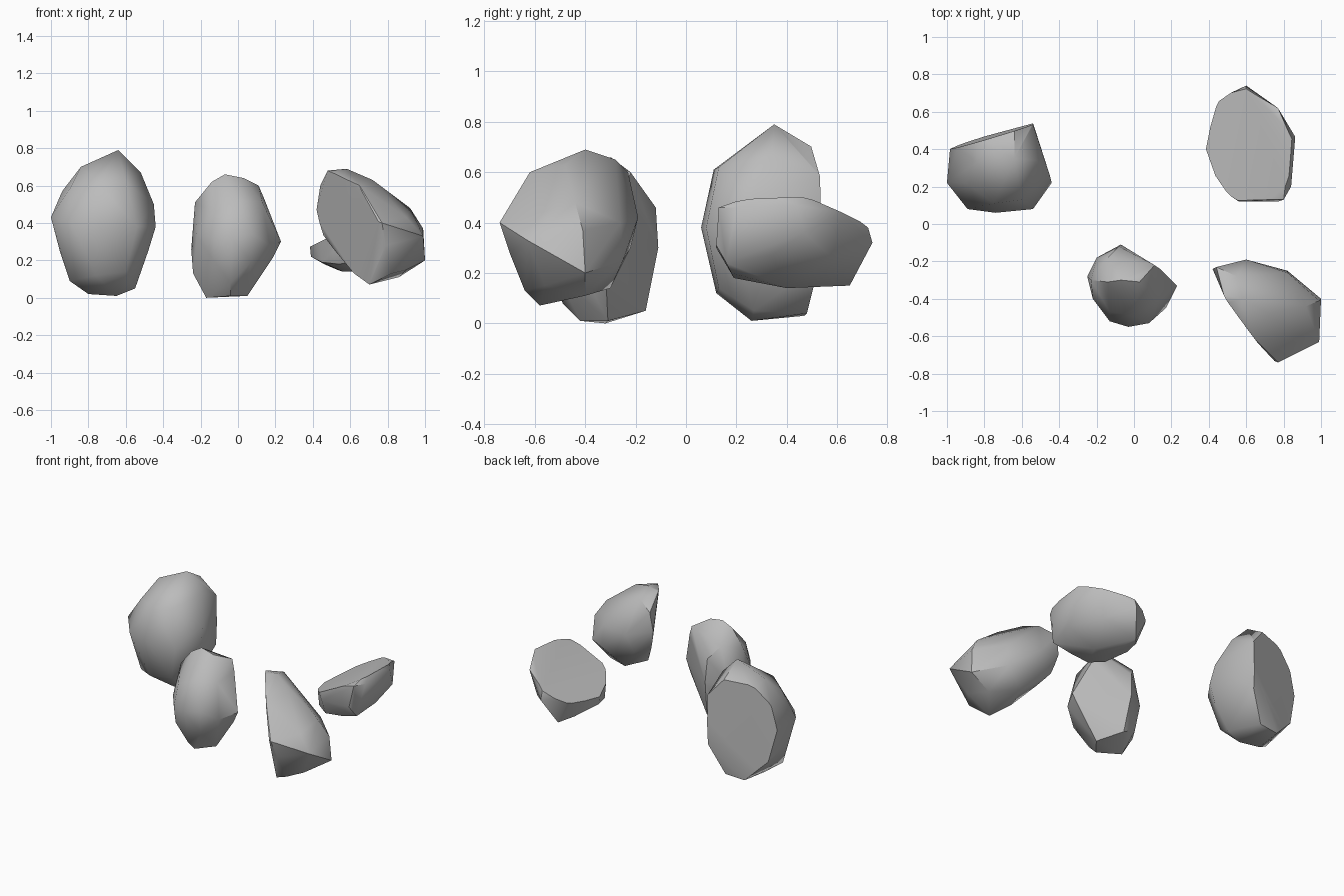
import bpy
import bmesh
import math
from mathutils import Vector

# Remove the default cube only
default_cube = bpy.data.objects.get("Cube")
if default_cube:
    bpy.data.objects.remove(default_cube, do_unlink=True)

# Single stone colour
stone_grey = bpy.data.materials.new("stone_grey")
stone_grey.use_nodes = True
stone_colour = (0.5, 0.5, 0.5, 1.0)
stone_grey.diffuse_color = stone_colour
stone_grey.node_tree.nodes["Principled BSDF"].inputs["Base Color"].default_value = stone_colour


def split_stone(name, corners, cut_point, cut_normal, smooth_angle):
    """Wrap a hull around corners given in hundredths, then cleave one side flat."""
    bm = bmesh.new()
    for corner in corners:
        bm.verts.new(Vector(corner) / 100)

    # Rough body
    hull = bmesh.ops.convex_hull(bm, input=bm.verts[:])
    unused = {g for g in hull["geom_interior"] + hull["geom_unused"]
              if isinstance(g, bmesh.types.BMVert)}
    bmesh.ops.delete(bm, geom=list(unused), context="VERTS")

    # Flat broken face
    cut = bmesh.ops.bisect_plane(
        bm,
        geom=bm.verts[:] + bm.edges[:] + bm.faces[:],
        plane_co=Vector(cut_point) / 100,
        plane_no=Vector(cut_normal).normalized(),
        clear_outer=True,
    )
    rim = [g for g in cut["geom_cut"] if isinstance(g, bmesh.types.BMEdge)]
    bmesh.ops.holes_fill(bm, edges=rim, sides=0)
    bmesh.ops.remove_doubles(bm, verts=bm.verts[:], dist=0.008)
    bmesh.ops.recalc_face_normals(bm, faces=bm.faces[:])

    mesh = bpy.data.meshes.new(name)
    bm.to_mesh(mesh)
    bm.free()
    mesh.materials.append(stone_grey)
    stone = bpy.data.objects.new(name, mesh)
    bpy.context.scene.collection.objects.link(stone)

    # Soft worn surface with crisp broken edges
    bpy.ops.object.select_all(action="DESELECT")
    stone.select_set(True)
    bpy.context.view_layer.objects.active = stone
    bpy.ops.object.shade_smooth_by_angle(angle=math.radians(smooth_angle))


# Tall rounded stone, broken at the back
split_stone(
    "tall_stone",
    [
        (-64, 35, 79), (-64, 50, 70), (-84, 33, 70), (-84, 48, 66),
        (-52, 34, 67), (-54, 54, 58), (-94, 42, 57), (-90, 22, 58),
        (-75, 11, 61), (-60, 13, 62), (-45, 26, 50), (-44, 22, 38),
        (-100, 22, 43), (-98, 44, 40), (-89, 8, 40), (-74, 6, 38),
        (-54, 8, 38), (-95, 25, 24), (-48, 22, 25), (-90, 22, 9),
        (-80, 28, 2), (-65, 26, 1), (-55, 27, 5), (-76, 12, 12),
        (-60, 13, 14), (-54, 53, 24), (-54, 54, 40), (-78, 47, 3),
        (-64, 48, 4), (-93, 43, 18),
    ],
    (-76, 47, 40), (-29, 95, 3), 50,
)

# Small faceted stone, broken at the back left
split_stone(
    "small_stone",
    [
        (-7, -30, 66), (3, -31, 64), (-14, -31, 62), (11, -22, 60),
        (-23, -30, 51), (-14, -18, 54), (-8, -12, 46), (14, -24, 53),
        (13, -41, 51), (0, -49, 52), (-13, -47, 46), (23, -33, 30),
        (-25, -28, 26), (-22, -40, 33), (-3, -55, 32), (17, -45, 28),
        (8, -53, 34), (-13, -52, 32), (7, -51, 19), (-13, -50, 20),
        (-24, -30, 13), (-20, -18, 30), (-7, -11, 30), (-17, -32, 0),
        (5, -31, 1), (-4, -42, 1), (-4, -49, 8), (19, -32, 22),
        (-5, -16, 5), (-15, -17, 10),
    ],
    (5, -18, 35), (55, 83, -5), 40,
)

# Low stone, broken across its sloping top
split_stone(
    "low_stone",
    [
        (38, 40, 32), (43, 66, 36), (60, 72, 39), (60, 74, 32),
        (77, 62, 44), (86, 44, 47), (84, 20, 46), (80, 13, 46),
        (55, 13, 40), (50, 16, 36), (43, 26, 34), (39, 40, 22),
        (77, 12, 31), (56, 12, 30), (86, 47, 36), (82, 34, 27),
        (80, 16, 24), (45, 25, 19), (54, 19, 18), (67, 18, 20),
        (56, 40, 14), (66, 40, 14), (53, 65, 15), (46, 57, 18),
        (84, 46, 51), (82, 30, 52), (74, 58, 26),
    ],
    (60, 40, 38), (-45, 0, 90), 40,
)

# Leaning stone, broken at the front right
split_stone(
    "leaning_stone",
    [
        (44, -23, 60), (42, -24, 47), (48, -38, 68), (58, -40, 69),
        (50, -42, 67), (55, -28, 65), (65, -62, 60), (72, -48, 63),
        (77, -74, 40), (72, -72, 42), (45, -27, 34), (52, -34, 25),
        (62, -47, 13), (70, -58, 7), (82, -64, 13), (79, -70, 28),
        (99, -63, 33), (100, -40, 20), (99, -41, 37), (92, -44, 48),
        (90, -60, 43), (90, -56, 15), (86, -40, 11), (68, -30, 14),
        (60, -19, 42), (82, -26, 40), (55, -22, 30), (82, -25, 25),
    ],
    (43, -27, 50), (-83, -55, -13), 40,
)
